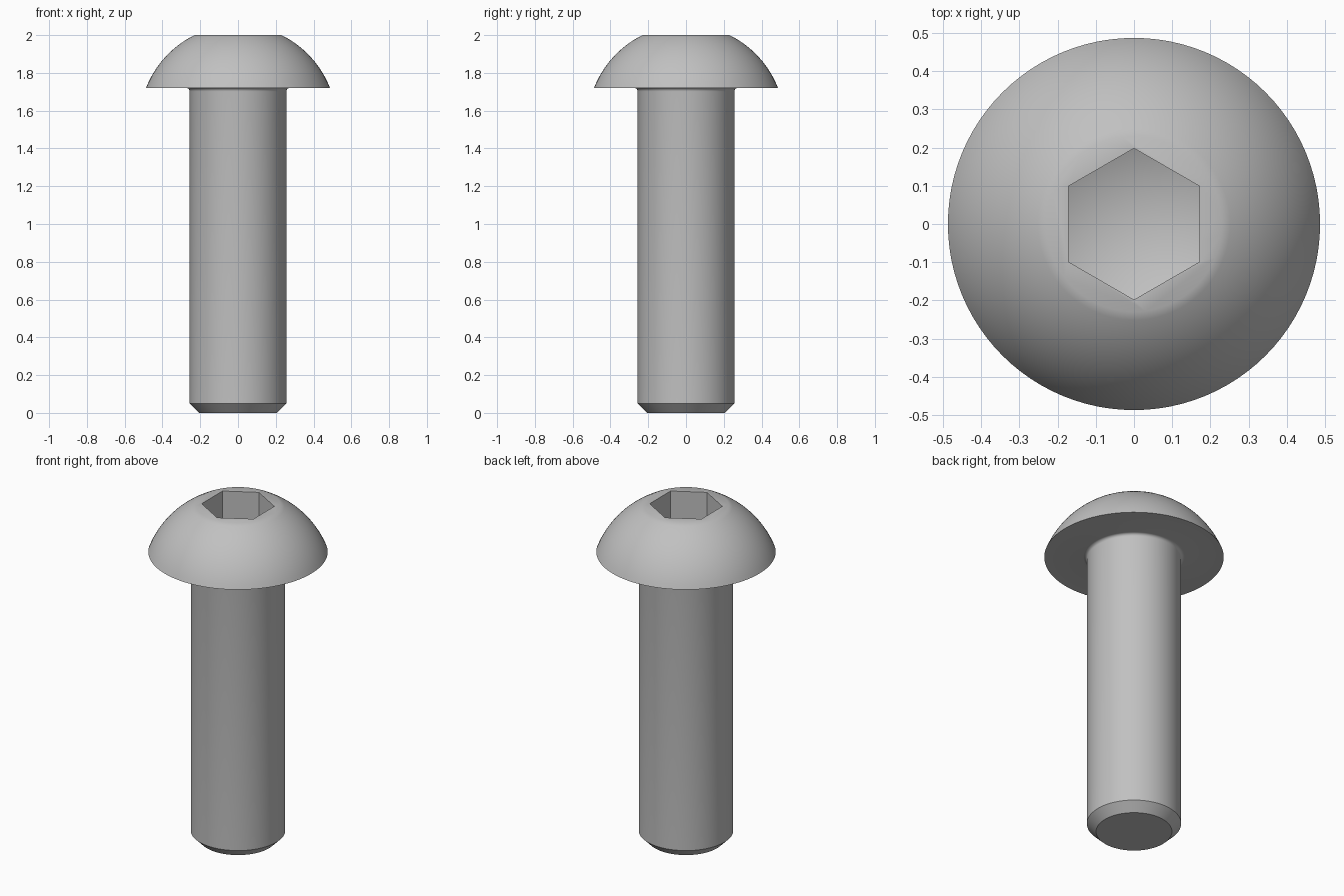
import bpy, bmesh, math
from math import sin, cos, pi

cube = bpy.data.objects.get("Cube")
if cube:
    bpy.data.objects.remove(cube, do_unlink=True)

SEGMENTS = 96
SHANK_R, HEAD_R, FLAT_R = 0.256, 0.487, 0.23
HEAD_Z, TOP_Z = 1.72, 2.0

steel = bpy.data.materials.new("grey steel")
colour = (0.53, 0.53, 0.53, 1)
steel.use_nodes = True
steel.diffuse_color = colour
steel.node_tree.nodes["Principled BSDF"].inputs["Base Color"].default_value = colour


def make_object(name, bm):
    bmesh.ops.recalc_face_normals(bm, faces=bm.faces)
    mesh = bpy.data.meshes.new(name)
    bm.to_mesh(mesh)
    bm.free()
    mesh.materials.append(steel)
    obj = bpy.data.objects.new(name, mesh)
    bpy.context.collection.objects.link(obj)
    return obj


def stack_rings(name, profile, sides, turn=0.0, tip=None):
    """Closed solid from (radius, z) rings; an optional tip point ends the bottom."""
    bm = bmesh.new()
    rings = [[bm.verts.new((r * cos(turn + 2 * pi * i / sides),
                            r * sin(turn + 2 * pi * i / sides), z))
              for i in range(sides)] for r, z in profile]
    for low, high in zip(rings, rings[1:]):
        for i in range(sides):
            j = (i + 1) % sides
            bm.faces.new((low[i], low[j], high[j], high[i]))
    bm.faces.new(rings[-1])
    if tip is None:
        bm.faces.new(rings[0][::-1])
    else:
        point = bm.verts.new((0, 0, tip))
        for i in range(sides):
            bm.faces.new((point, rings[0][(i + 1) % sides], rings[0][i]))
    return make_object(name, bm)


# Chamfered shank and the small fillet under the head
profile = [(0.206, 0.0), (SHANK_R, 0.05)]
fillet = 0.018
for k in range(6):
    a = k / 5 * pi / 2
    profile.append((SHANK_R + fillet * (1 - cos(a)), HEAD_Z - fillet * (1 - sin(a))))

# Domed head: an arc centred on the axis, cut off by the flat top
centre = (HEAD_Z + TOP_Z) / 2 - (HEAD_R**2 - FLAT_R**2) / (2 * (TOP_Z - HEAD_Z))
dome = math.hypot(HEAD_R, HEAD_Z - centre)
start = math.atan2(HEAD_Z - centre, HEAD_R)
end = math.atan2(TOP_Z - centre, FLAT_R)
for k in range(17):
    a = start + (end - start) * k / 16
    profile.append((dome * cos(a), centre + dome * sin(a)))
screw = stack_rings("button_head_screw", profile, SEGMENTS)

# Hexagonal socket with a conical floor
cutter = stack_rings("socket_cutter", [(0.198, 1.82), (0.198, 2.1)], 6, pi / 2, tip=1.73)
cutter.hide_render = True
cut = screw.modifiers.new("hex_socket", 'BOOLEAN')
cut.operation = 'DIFFERENCE'
cut.solver = 'EXACT'
cut.object = cutter

bpy.ops.object.select_all(action='DESELECT')
screw.select_set(True)
bpy.context.view_layer.objects.active = screw
bpy.ops.object.modifier_apply(modifier=cut.name)
bpy.data.objects.remove(cutter, do_unlink=True)
bpy.ops.object.shade_smooth_by_angle(angle=math.radians(32))
